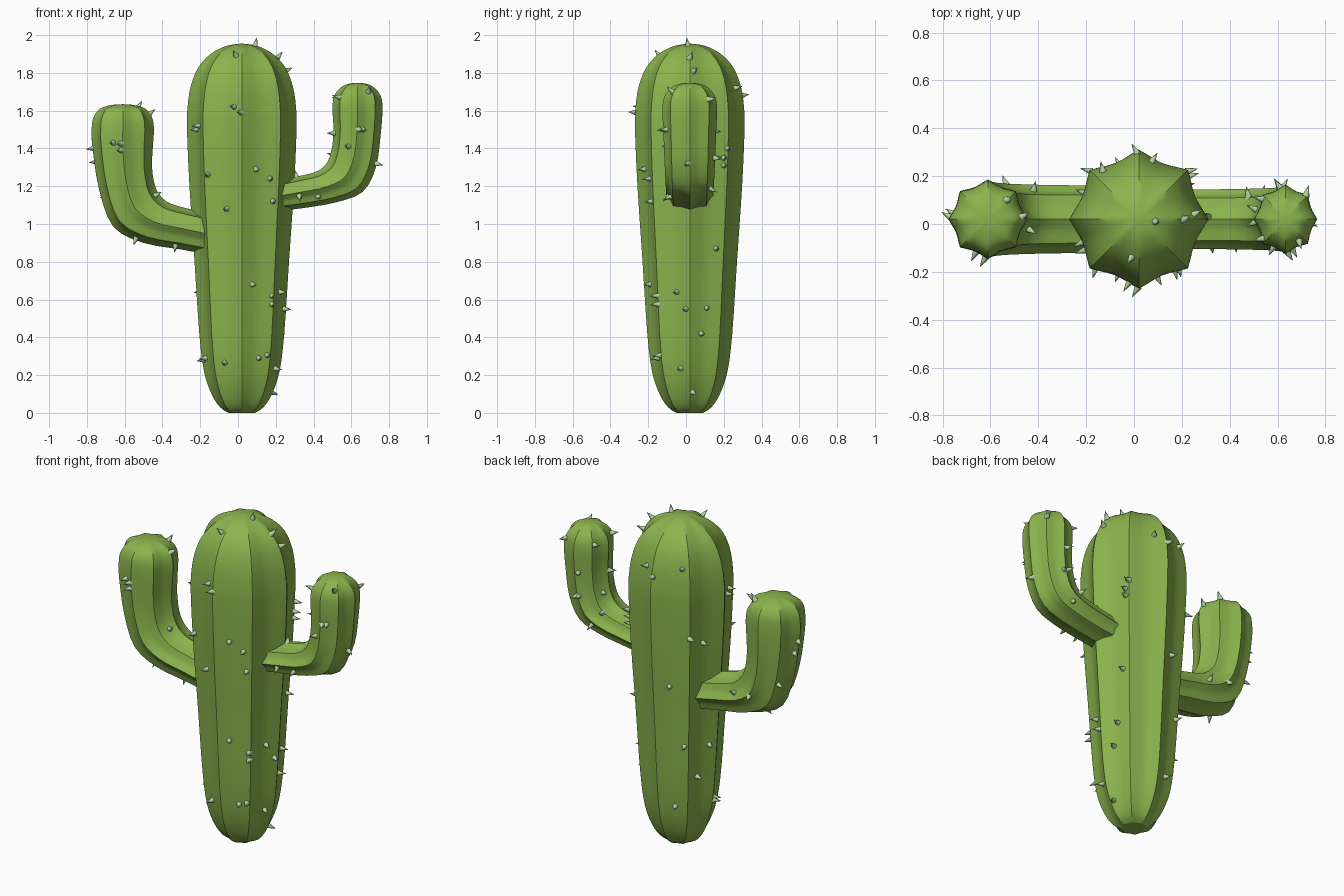
import bpy, bmesh
from math import sin, cos, pi
from mathutils import Vector
from mathutils.bvhtree import BVHTree

CX, CY = 0.02, 0.02
RIBS, SEG = 8, 6


def material(name, color):
    m = bpy.data.materials.new(name)
    m.diffuse_color = (*color, 1)
    return m


green = material("cactus_green", (0.26, 0.46, 0.075))
pale = material("spike_pale_green", (0.45, 0.66, 0.38))


def catmull(rows, steps=3):
    """Smoothly resample a list of equal-length rows."""
    rows = [Vector(r) for r in rows]
    out = []
    for i in range(len(rows) - 1):
        p0, p1 = rows[max(i - 1, 0)], rows[i]
        p2, p3 = rows[i + 1], rows[min(i + 2, len(rows) - 1)]
        for s in range(steps):
            t = s / steps
            out.append(0.5 * (2 * p1 + (p2 - p0) * t + (2 * p0 - 5 * p1 + 4 * p2 - p3) * t * t
                              + (3 * p1 - p0 - 3 * p2 + p3) * t ** 3))
    return out + [rows[-1]]


def ribbed_tube(name, rows):
    """rows: inner x, z, outer x, z of the side outline, then half depth in y."""
    bm = bmesh.new()
    n = RIBS * SEG
    loops = []
    for ix, iz, ox, oz, ry in catmull(rows):
        mid = Vector(((ix + ox) / 2, CY, (iz + oz) / 2))
        a = Vector(((ox - ix) / 2, 0, (oz - iz) / 2))
        b = Vector((0, ry, 0))
        loop = []
        for k in range(n):
            r = 1 - 0.125 * sin(pi * (k % SEG) / SEG)
            ang = 2 * pi * k / n
            loop.append(bm.verts.new(mid + a * r * cos(ang) + b * r * sin(ang)))
        loops.append(loop)
    for l0, l1 in zip(loops, loops[1:]):
        for k in range(n):
            j = (k + 1) % n
            bm.faces.new((l0[k], l0[j], l1[j], l1[k]))
    bm.faces.new(loops[0])
    bm.faces.new(loops[-1])
    bmesh.ops.recalc_face_normals(bm, faces=bm.faces)
    me = bpy.data.meshes.new(name)
    bm.to_mesh(me)
    tree = BVHTree.FromBMesh(bm)
    bm.free()
    ob = bpy.data.objects.new(name, me)
    bpy.context.collection.objects.link(ob)
    me.materials.append(green)
    bpy.ops.object.select_all(action='DESELECT')
    ob.select_set(True)
    bpy.context.view_layer.objects.active = ob
    bpy.ops.object.shade_smooth_by_angle(angle=0.55)
    return tree


# trunk: radius and height
profile = [(0.07, 0), (0.115, 0.03), (0.16, 0.1), (0.2, 0.22), (0.225, 0.42), (0.25, 0.8),
           (0.277, 1.2), (0.29, 1.5), (0.287, 1.62), (0.27, 1.73), (0.23, 1.83),
           (0.165, 1.9), (0.085, 1.942), (0.005, 1.955)]
trunk = ribbed_tube("trunk", [(CX - r, z, CX + r, z, r) for r, z in profile])

# arms
left = ribbed_tube("left_arm", [
    (-0.17, 1.06, -0.17, 0.84, 0.142), (-0.28, 1.085, -0.30, 0.865, 0.142),
    (-0.38, 1.12, -0.50, 0.90, 0.145), (-0.435, 1.19, -0.66, 0.985, 0.15),
    (-0.455, 1.30, -0.735, 1.18, 0.157), (-0.45, 1.42, -0.77, 1.40, 0.165),
    (-0.445, 1.50, -0.775, 1.50, 0.165), (-0.455, 1.565, -0.765, 1.565, 0.155),
    (-0.49, 1.61, -0.73, 1.61, 0.12), (-0.55, 1.63, -0.67, 1.63, 0.06),
    (-0.606, 1.634, -0.614, 1.634, 0.004)])
right = ribbed_tube("right_arm", [
    (0.22, 1.23, 0.22, 1.07, 0.125), (0.33, 1.255, 0.35, 1.085, 0.125),
    (0.42, 1.28, 0.52, 1.115, 0.127), (0.475, 1.33, 0.66, 1.17, 0.13),
    (0.50, 1.42, 0.73, 1.30, 0.135), (0.505, 1.52, 0.755, 1.47, 0.14),
    (0.50, 1.61, 0.765, 1.61, 0.145), (0.51, 1.68, 0.755, 1.68, 0.132),
    (0.55, 1.727, 0.715, 1.727, 0.09), (0.59, 1.743, 0.675, 1.743, 0.046),
    (0.628, 1.747, 0.636, 1.747, 0.004)])

# spikes: cones set on the surface where a ray from each side lands
spikes = bmesh.new()


def spike(origin, direction):
    origin, direction = Vector(origin), Vector(direction).normalized()
    hits = [t.ray_cast(origin, direction) for t in (trunk, left, right)]
    hits = [h for h in hits if h[0] is not None]
    if not hits:
        return
    p, nrm = min(hits, key=lambda h: h[3])[:2]
    made = bmesh.ops.create_cone(spikes, cap_ends=True, segments=8,
                                 radius1=0.017, radius2=0.001, depth=0.05)
    q = Vector((0, 0, 1)).rotation_difference(nrm)
    for v in made["verts"]:
        v.co = q @ (v.co + Vector((0, 0, 0.019))) + p


front = [(-0.01, 1.89), (-0.02, 1.62), (0.015, 1.59), (-0.16, 1.26), (0.095, 1.29), (0.17, 1.24),
         (0.185, 1.12), (-0.06, 1.08), (0.075, 0.68), (0.18, 0.62), (0.18, 0.575), (-0.07, 0.265),
         (0.11, 0.29), (0.155, 0.305), (0.195, 0.235), (0.22, 0.64), (-0.215, 1.5), (-0.18, 0.28),
         (-0.66, 1.43), (-0.62, 1.425), (-0.62, 1.39), (-0.44, 1.15), (-0.54, 0.925), (-0.33, 0.89),
         (0.54, 1.67), (0.69, 1.70), (0.64, 1.50), (0.66, 1.50), (0.585, 1.41), (0.425, 1.145),
         (0.51, 1.48)]
side = [(0.02, 1.88), (0.04, 1.81), (0.26, 1.72), (0.22, 1.4), (0.2, 1.31), (0.2, 1.35),
        (0.15, 1.35), (0.16, 0.87), (0.0, 0.55), (0.11, 0.555), (0.08, 0.42), (0.035, 0.11),
        (0.01, 1.32), (0.12, 1.66), (-0.115, 1.5), (-0.09, 1.15)]
back = [(-0.19, 1.68), (0, 1.33), (0.08, 1.28), (-0.1, 1.02), (-0.02, 0.66), (0.055, 0.46),
        (0.125, 0.64), (-0.06, 0.28), (0.16, 0.29), (0.25, 1.52), (0.55, 1.4), (0.53, 1.33),
        (0.44, 1.15), (0.29, 1.06), (-0.425, 1.66), (-0.51, 1.49), (-0.51, 1.35), (-0.44, 1.19),
        (-0.39, 1.27)]
top = [(0.09, 0.01), (-0.53, 0.1), (-0.47, 0.03), (-0.13, 0.22), (0.25, 0.04), (0.51, 0.06),
       (-0.42, 0.14), (0.31, 0.03)]
for x, z in front:
    spike((x, -3, z), (0, 1, 0))
for y, z in side:
    spike((3, y, z), (-1, 0, 0))
for u, z in back:
    h = 0.5 ** 0.5
    spike((CX - u * h - 3 * h, CY - u * h + 3 * h, z), (1, -1, 0))
for x, y in top:
    spike((x, y, 3), (0, 0, -1))

me = bpy.data.meshes.new("spikes")
spikes.to_mesh(me)
spikes.free()
me.materials.append(pale)
ob = bpy.data.objects.new("spikes", me)
bpy.context.collection.objects.link(ob)
bpy.ops.object.select_all(action='DESELECT')
ob.select_set(True)
bpy.context.view_layer.objects.active = ob
bpy.ops.object.shade_smooth_by_angle(angle=0.9)
